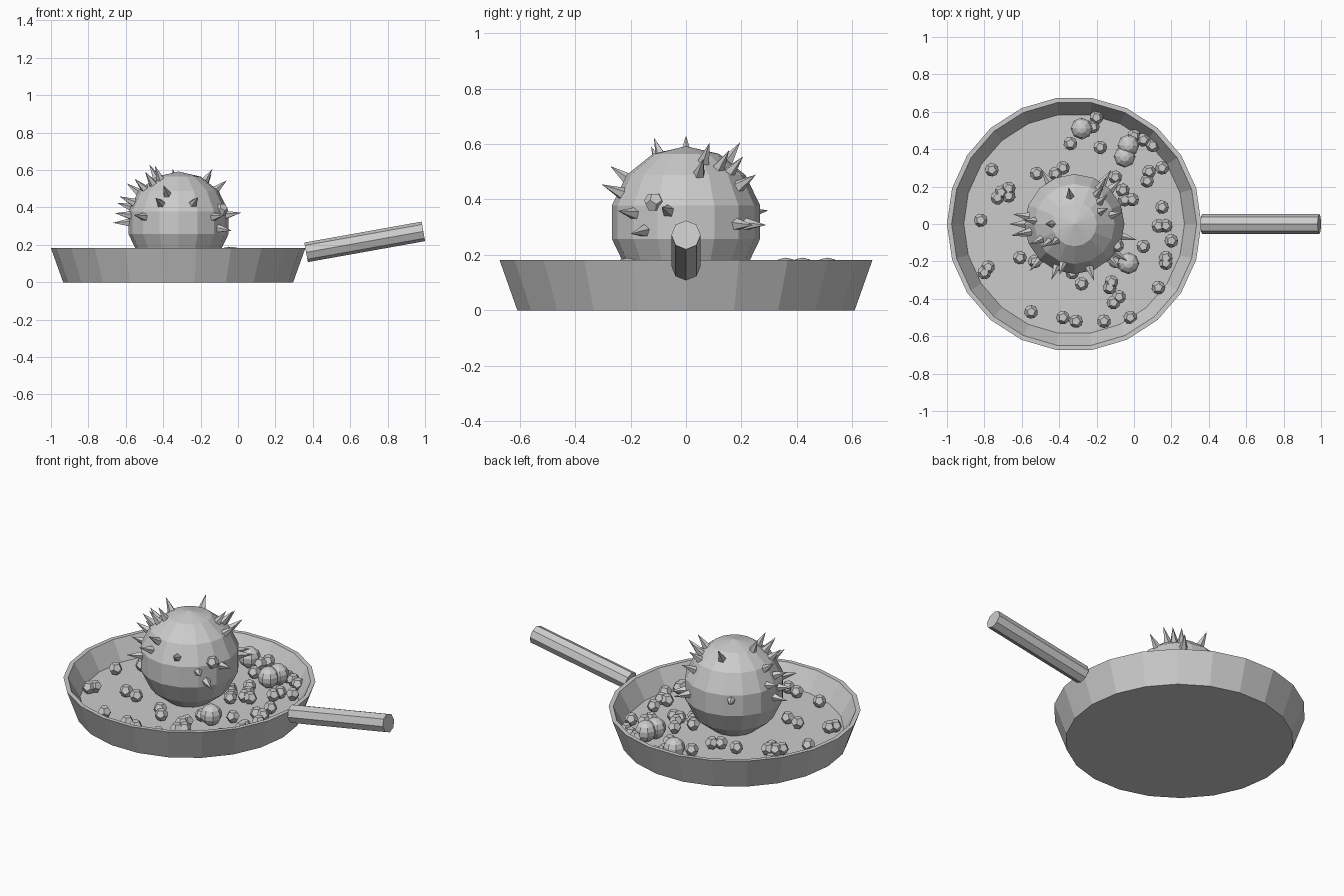
import bpy
import bmesh
import math
import random
from mathutils import Matrix, Vector

random.seed(4)
cube = bpy.data.objects.get("Cube")
if cube:
    bpy.data.objects.remove(cube, do_unlink=True)

grey = bpy.data.materials.new("plain_grey")
grey.use_nodes = True
GREY = (0.6, 0.6, 0.6, 1)
grey.diffuse_color = GREY
grey.node_tree.nodes["Principled BSDF"].inputs["Base Color"].default_value = GREY


def finish(name, bm):
    """Turn a bmesh into a flat shaded grey object."""
    mesh = bpy.data.meshes.new(name)
    bmesh.ops.recalc_face_normals(bm, faces=bm.faces)
    bm.to_mesh(mesh)
    bm.free()
    mesh.materials.append(grey)
    obj = bpy.data.objects.new(name, mesh)
    bpy.context.scene.collection.objects.link(obj)
    return obj


def add_ball(bm, centre, radius, segments, rings):
    bmesh.ops.create_uvsphere(bm, u_segments=segments, v_segments=rings,
                              radius=radius, matrix=Matrix.Translation(centre))


def add_cone(bm, start, end, base, tip, sides):
    """Cone or rod running from start to end."""
    axis = end - start
    turn = axis.to_track_quat("Z", "Y").to_matrix().to_4x4()
    matrix = Matrix.Translation((start + end) / 2) @ turn
    bmesh.ops.create_cone(bm, cap_ends=True, segments=sides, radius1=base,
                          radius2=tip, depth=axis.length, matrix=matrix)


# Pan: rings of a lathe profile, from the underside to the inner floor
PAN_X, FLOOR, SIDES = -0.32, 0.07, 22
bm = bmesh.new()
rings = []
for radius, z in ((0.615, 0), (0.68, 0.182), (0.655, 0.182), (0.59, FLOOR)):
    ring = []
    for i in range(SIDES):
        a = math.tau * i / SIDES
        ring.append(bm.verts.new((PAN_X + radius * math.cos(a), radius * math.sin(a), z)))
    rings.append(ring)
for low, high in zip(rings, rings[1:]):
    for i in range(SIDES):
        j = (i + 1) % SIDES
        bm.faces.new((low[i], low[j], high[j], high[i]))
bm.faces.new(rings[0])
bm.faces.new(rings[-1])
finish("pan", bm)

# Handle: tilted eight sided rod
bm = bmesh.new()
add_cone(bm, Vector((0.364, 0, 0.16)), Vector((0.991, 0, 0.272)), 0.053, 0.053, 8)
finish("handle", bm)

# Round body resting in the pan
BODY, BODY_R = Vector((-0.318, 0, 0.318)), 0.274
bm = bmesh.new()
add_ball(bm, BODY, BODY_R, 16, 7)
finish("body", bm)

# Spikes: directions out of the body
SPIKES = (
    (-34, 0, 0), (-33, -6, 5), (-31, 5, 10), (-29, -5, 13), (-25, 2, 19),
    (-22, -10, 22), (-17, -12, 26), (-12, -11, 29), (-15, 0, 30), (-3, 19, 28),
    (17, 8, 27), (17, 15, 25), (17, 25, 17), (15, 20, 23), (25, 6, 22),
    (31, -8, 5), (24, -24, 4), (27, -19, -4), (-12, -29, 13),
    (-8, -27, 20), (10, -29, 13), (-23, -24, 4), (-17, 28, 4),
    (19, 28, -1), (24, 23, -1),
)
bm = bmesh.new()
for spike in SPIKES:
    out = Vector(spike).normalized()
    add_cone(bm, BODY + out * BODY_R * 0.9, BODY + out * 0.35, 0.028, 0, 5)
finish("spikes", bm)

# Twelve sided pebble: its corners are the face centres of an icosphere
bm = bmesh.new()
bmesh.ops.create_icosphere(bm, subdivisions=1, radius=1)
CORNERS = [f.calc_center_median().normalized() * 0.037 for f in bm.faces]
bm.free()


def add_pebble(bm, centre):
    spin = Matrix.Rotation(random.uniform(0, math.tau), 3, "Z")
    verts = [bm.verts.new(centre + spin @ c) for c in CORNERS]
    bmesh.ops.convex_hull(bm, input=verts)


def finish_pebbles(name, bm):
    bmesh.ops.dissolve_limit(bm, angle_limit=0.05, verts=bm.verts, edges=bm.edges)
    finish(name, bm)


# Small bead on the side of the body
bm = bmesh.new()
add_pebble(bm, Vector((-0.09, -0.115, 0.39)))
finish_pebbles("side_bead", bm)

# Small pebbles scattered on the pan floor, a few under the body
PEBBLES = (
    (-82, 2), (-80, -26), (-78, -23), (-76, 29), (-73, 14), (-71, 17),
    (-67, 19), (-67, 15), (-61, -18), (-55, -47), (-53, -20), (-52, 27),
    (-42, 27), (-38, 30), (-34, 43), (-20, 57), (-22, 52), (-18, 41),
    (0, 47), (5, 45), (10, 42), (15, 30), (8, 28), (7, 23), (15, 9),
    (13, -1), (17, -1), (20, -9), (5, -12), (17, -18), (17, -21),
    (13, -34), (-2, -50), (-16, -52), (-31, -52), (-38, -50), (-12, -31),
    (-13, -34), (-8, -39), (-11, -42), (-28, -32), (-33, -26), (-6, 18),
    (-5, 13), (-1, 13), (-10, -20), (-10, 25), (-13, 12), (-10, 7), (-16, 16),
)
bm = bmesh.new()
for x, y in PEBBLES:
    add_pebble(bm, Vector((x / 100, y / 100, FLOOR + 0.036)))
finish_pebbles("pebbles", bm)

# Larger balls near the pan edge
bm = bmesh.new()
for x, y in ((-28, 51), (-3, 42), (-5, 36), (-3, -21)):
    add_ball(bm, Vector((x / 100, y / 100, FLOOR + 0.06)), 0.06, 8, 7)
finish("large_balls", bm)
